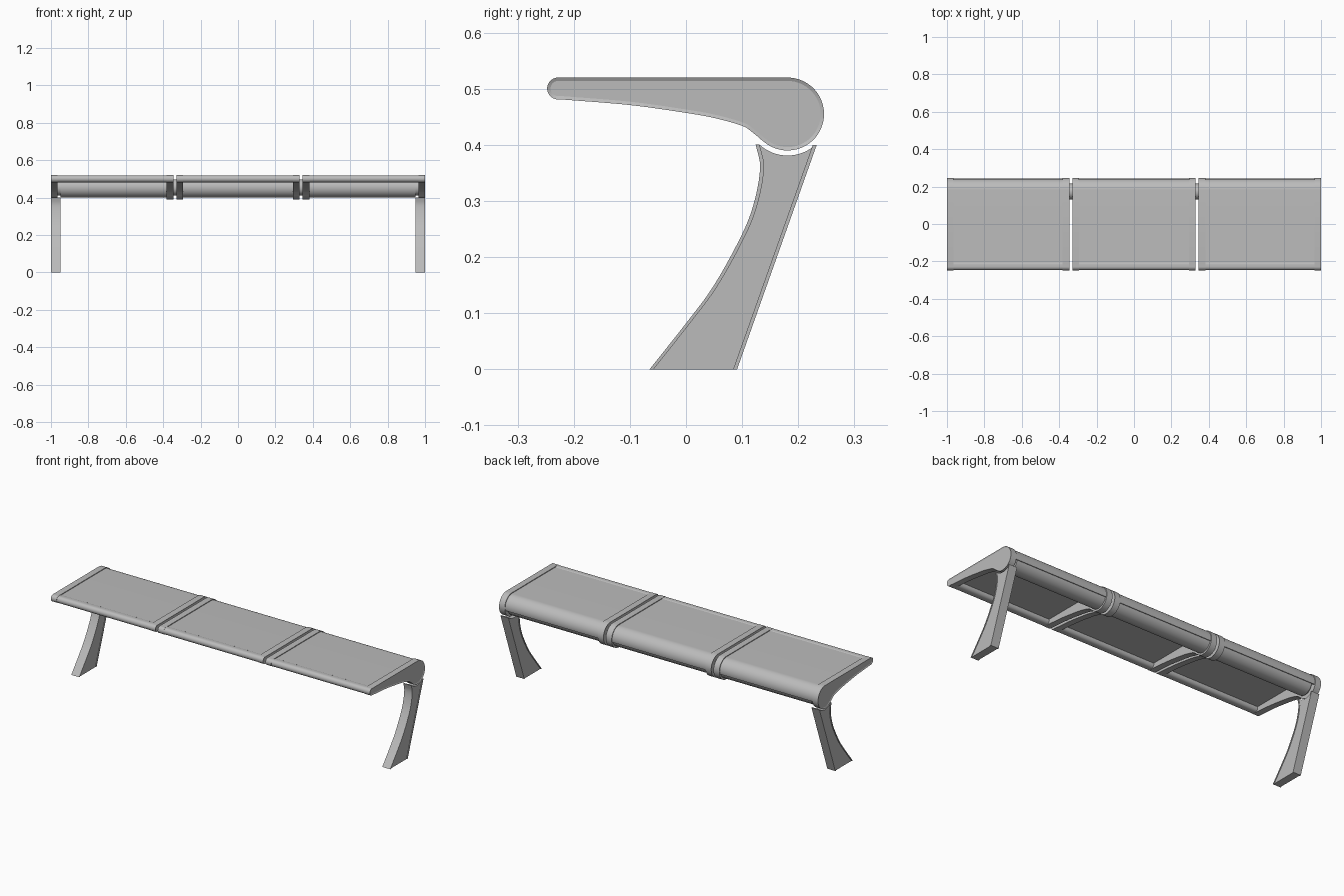
import bpy, bmesh
from math import radians, cos, sin
from mathutils import Vector

cube = bpy.data.objects.get("Cube")
if cube:
    bpy.data.objects.remove(cube, do_unlink=True)

grey = bpy.data.materials.new("grey_metal")
grey.use_nodes = True
GREY = (0.5, 0.5, 0.5, 1)
grey.diffuse_color = GREY
grey.node_tree.nodes["Principled BSDF"].inputs["Base Color"].default_value = GREY

HUB = (0.181, 0.455)      # centre of the rear tube in y, z
NOSE = (-0.228, 0.5005)   # centre of the rounded front edge
END, GAP_OUT, GAP_IN = 1.0, 0.345, 0.33
BRACKET = 0.036


def arc(centre, r, start, stop, n=20):
    angles = [radians(start + (stop - start) * i / n) for i in range(n + 1)]
    return [(centre[0] + r * cos(a), centre[1] + r * sin(a)) for a in angles]


def spline(points, steps=5):
    """Smooth curve through a few points."""
    p = [Vector(q) for q in points]
    p = [2 * p[0] - p[1]] + p + [2 * p[-1] - p[-2]]
    out = []
    for a, b, c, d in zip(p, p[1:], p[2:], p[3:]):
        for i in range(steps):
            t = i / steps
            out.append(tuple(0.5 * (2 * b + (c - a) * t + (2 * a - 5 * b + 4 * c - d) * t * t
                                    + (3 * b - a - 3 * c + d) * t ** 3)))
    return out + [tuple(points[-1])]


def prism(name, profile, x0, x1, recess=0):
    """Extrude a y, z profile along x; recess sinks the cap facing that x sign."""
    bm = bmesh.new()
    face = bm.faces.new([bm.verts.new((x0, y, z)) for y, z in profile])
    ext = bmesh.ops.extrude_face_region(bm, geom=[face])
    moved = [v for v in ext["geom"] if isinstance(v, bmesh.types.BMVert)]
    bmesh.ops.translate(bm, verts=moved, vec=(x1 - x0, 0, 0))
    bmesh.ops.recalc_face_normals(bm, faces=bm.faces)
    if recess:
        caps = [f for f in bm.faces if f.normal.x * recess > 0.9]
        bmesh.ops.inset_region(bm, faces=caps, thickness=0.006, use_even_offset=True)
        bmesh.ops.translate(bm, verts=list({v for f in caps for v in f.verts}),
                            vec=(-0.003 * recess, 0, 0))
        # Give the recess a crisp wall
    mesh = bpy.data.meshes.new(name)
    bm.to_mesh(mesh)
    bm.free()
    mesh.materials.append(grey)
    mesh.shade_smooth()
    mesh.set_sharp_from_angle(angle=radians(25))
    obj = bpy.data.objects.new(name, mesh)
    bpy.context.collection.objects.link(obj)
    return obj


# Bracket outline: round rear hub, curved underside, rounded nose
underside = spline([(0.139, 0.405), (0.12, 0.421), (0.1, 0.434), (0.05, 0.448),
                    (0, 0.457), (-0.1, 0.471), (-0.222, 0.481)])
bracket = arc(HUB, 0.065, 90, -130, 32) + underside[1:] + arc(NOSE, 0.0195, -100, -270, 14)

# Seat sheet outline: thin, wrapping over the back of the tube
sheet = ([(-0.21, 0.516)] + arc(HUB, 0.061, 90, -14)
         + arc(HUB, 0.051, -14, 90) + [(-0.21, 0.506)])

# Front rail outline: flattened capsule
rail = arc(NOSE, 0.0185, 90, 270, 14) + arc((-0.216, NOSE[1]), 0.0185, -90, 90, 10)

tube = arc(HUB, 0.055, 0, 360, 40)[:-1]
connector = arc((0.173, HUB[1]), 0.043, 0, 360, 32)[:-1]

# Three seat sections with a bracket at each side
sections = {"right": (-END, -GAP_OUT), "middle": (-GAP_IN, GAP_IN), "left": (GAP_OUT, END)}
for side, (a, b) in sections.items():
    inner_a, inner_b = a + BRACKET, b - BRACKET
    prism(side + "_seat_bracket_right", bracket, a, inner_a, recess=-1)
    prism(side + "_seat_bracket_left", bracket, inner_b, b, recess=1)
    prism(side + "_seat_sheet", sheet, inner_a, inner_b)
    prism(side + "_front_rail", rail, inner_a, inner_b)
    prism(side + "_rear_tube", tube, max(inner_a, -0.95), min(inner_b, 0.95))

# Slim tube joining the sections across the gaps and into the ends
prism("connecting_tube", connector, -0.98, 0.98)

# Legs: recessed web with raised rims along the two long edges
front_edge = spline([(-0.065, 0), (0, 0.082), (0.05, 0.15), (0.1, 0.241),
                     (0.122, 0.3), (0.132, 0.36), (0.124, 0.401)])
back_edge = [(0.233, 0.4), (0.091, 0)]
saddle = arc(HUB, 0.074, -137, -46, 16)
front_rim = front_edge + [(y + 0.007, z) for y, z in reversed(front_edge)]
back_rim = back_edge + [(y - 0.007, z) for y, z in reversed(back_edge)]
for side, s in (("left", 1), ("right", -1)):
    prism(side + "_leg_web", front_edge + saddle[1:-1] + back_edge, s * 0.953, s * 0.997)
    prism(side + "_leg_front_rim", front_rim, s * 0.95, s)
    prism(side + "_leg_back_rim", back_rim, s * 0.95, s)
